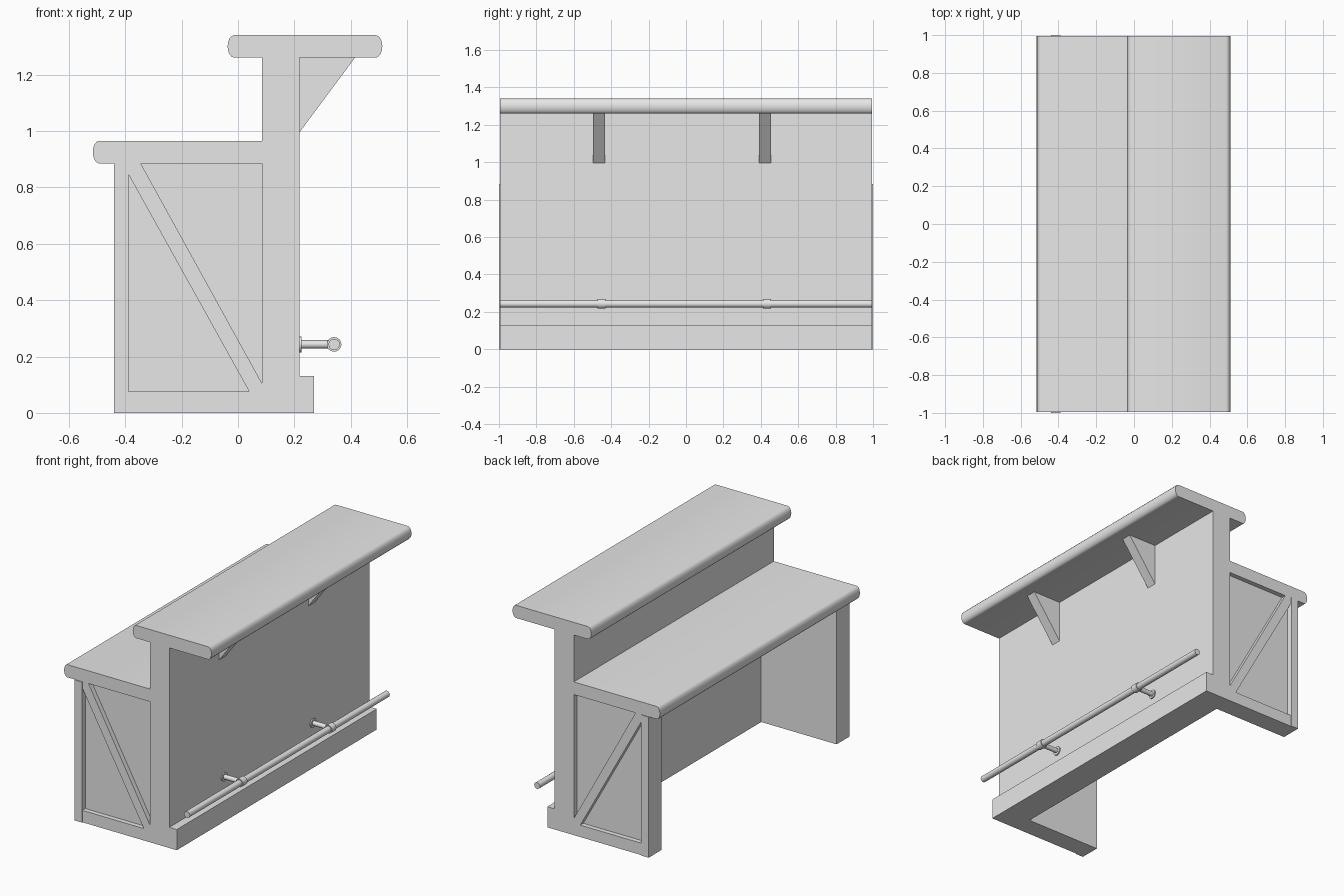
import bpy, bmesh, math
from mathutils import Vector

if "Cube" in bpy.data.objects:
    bpy.data.objects.remove(bpy.data.objects["Cube"], do_unlink=True)

grey = bpy.data.materials.new("plain grey")
grey.use_nodes = True
COLOUR = (0.8, 0.8, 0.8, 1)
grey.diffuse_color = COLOUR
grey.node_tree.nodes["Principled BSDF"].inputs["Base Color"].default_value = COLOUR

END = 0.995  # half length of the bar


def finish(name, bm, smooth=False):
    bmesh.ops.recalc_face_normals(bm, faces=bm.faces)
    mesh = bpy.data.meshes.new(name)
    bm.to_mesh(mesh)
    bm.free()
    mesh.materials.append(grey)
    obj = bpy.data.objects.new(name, mesh)
    bpy.context.collection.objects.link(obj)
    if smooth:
        bpy.ops.object.select_all(action='DESELECT')
        obj.select_set(True)
        bpy.context.view_layer.objects.active = obj
        bpy.ops.object.shade_smooth_by_angle(angle=math.radians(40))
    return obj


def extrude(name, profile, y0, y1, smooth=False):
    """Extrude an (x, z) outline along y."""
    bm = bmesh.new()
    face = bm.faces.new([bm.verts.new((x, y0, z)) for x, z in profile])
    new = bmesh.ops.extrude_face_region(bm, geom=[face])["geom"]
    verts = [v for v in new if isinstance(v, bmesh.types.BMVert)]
    bmesh.ops.translate(bm, verts=verts, vec=(0, y1 - y0, 0))
    return finish(name, bm, smooth)


def box(name, x0, x1, y0, y1, z0, z1):
    return extrude(name, [(x0, z0), (x1, z0), (x1, z1), (x0, z1)], y0, y1)


def rod(name, start, end, radius, sides=16):
    start, end = Vector(start), Vector(end)
    axis = end - start
    bm = bmesh.new()
    bmesh.ops.create_cone(bm, cap_ends=True, segments=sides, radius1=radius,
                          radius2=radius, depth=axis.length)
    bmesh.ops.rotate(bm, verts=bm.verts,
                     matrix=Vector((0, 0, 1)).rotation_difference(axis).to_matrix())
    bmesh.ops.translate(bm, verts=bm.verts, vec=(start + end) / 2)
    return finish(name, bm, True)


def nose(x, z0, z1, bulge, steps=8):
    """Rounded edge running upward from z0 to z1."""
    mid, half = (z0 + z1) / 2, (z1 - z0) / 2
    angles = [math.pi * (i / steps - 0.5) for i in range(steps + 1)]
    return [(x + bulge * math.cos(a), mid + half * math.sin(a)) for a in angles]


# Wall and kick board
box("front_wall", 0.085, 0.218, -END, END, 0, 1.26)
box("kick_board", 0.218, 0.27, -END, END, 0, 0.13)

# Worktop and raised bar top with rounded edges
work_edge = nose(-0.493, 0.885, 0.965, -0.022)
extrude("worktop", work_edge + [(0.085, 0.965), (0.085, 0.885)], -END, END, True)
extrude("bar_top", nose(0.488, 1.26, 1.34, 0.024)
        + nose(-0.013, 1.26, 1.34, -0.024)[::-1], -END, END, True)

# Framed end panels with a diagonal brace
brace = [(-0.388, 0.845), (-0.388, 0.885), (-0.345, 0.885),
         (0.085, 0.105), (0.085, 0.075), (0.04, 0.075)]
for side, s in (("right", -1), ("left", 1)):
    box(side + "_end_post", -0.44, -0.388, s * 0.87, s, 0, 0.885)
    box(side + "_end_panel", -0.388, 0.085, s * 0.87, s * 0.965, 0, 0.885)
    box(side + "_bottom_rail", -0.388, 0.085, s * 0.965, s * END, 0, 0.075)
    extrude(side + "_brace", brace, s * 0.965, s * END)

# Brackets under the bar top
for side, y in (("right", -0.465), ("left", 0.422)):
    extrude(side + "_bracket", [(0.218, 0.995), (0.415, 1.26), (0.218, 1.26)],
            y - 0.033, y + 0.033)

# Foot rail with collars, arms and wall flanges
RX, RZ = 0.341, 0.243
rod("foot_rail", (RX, -END, RZ), (RX, END, RZ), 0.02)
for side, y in (("right", -0.452), ("left", 0.433)):
    rod(side + "_rail_collar", (RX, y - 0.022, RZ), (RX, y + 0.022, RZ), 0.026)
    rod(side + "_rail_arm", (0.218, y, RZ), (RX, y, RZ), 0.015)
    rod(side + "_rail_flange", (0.218, y, RZ), (0.225, y, RZ), 0.028)
